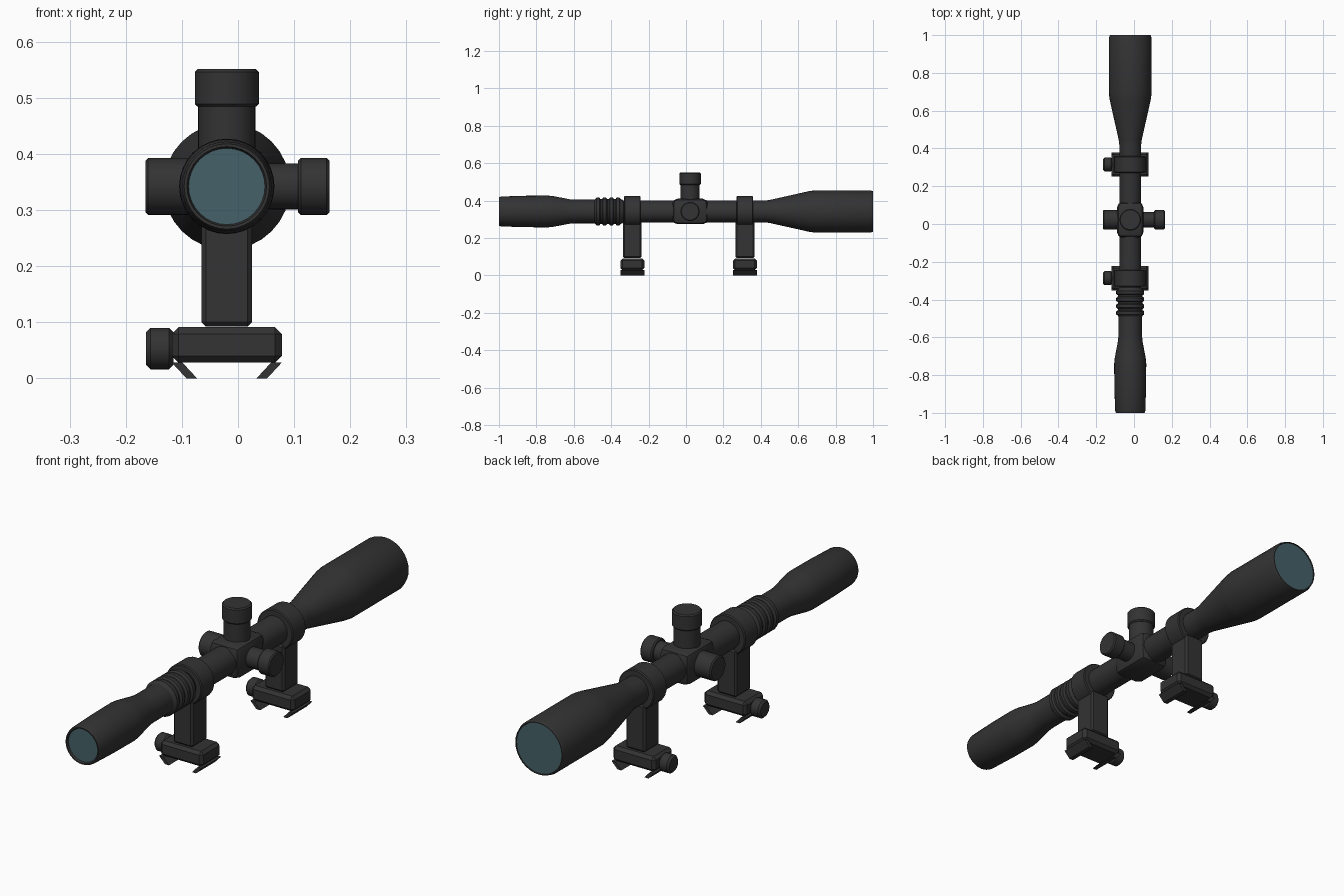
import bpy, bmesh, math
from mathutils import Vector, Matrix

if "Cube" in bpy.data.objects:
    bpy.data.objects.remove(bpy.data.objects["Cube"])

CX, CZ = -0.02, 0.342          # optical axis
TY = 0.022                     # turret position along the tube


def material(name, color):
    m = bpy.data.materials.new(name)
    m.diffuse_color = (*color, 1)
    m.use_nodes = True
    m.node_tree.nodes["Principled BSDF"].inputs["Base Color"].default_value = m.diffuse_color
    return m


BLACK = material("matte_black", (0.033, 0.033, 0.034))
GLASS = material("coated_glass", (0.06, 0.12, 0.14))


def finish(name, bm, mat=BLACK, angle=30):
    bmesh.ops.recalc_face_normals(bm, faces=bm.faces)
    me = bpy.data.meshes.new(name)
    bm.to_mesh(me)
    bm.free()
    ob = bpy.data.objects.new(name, me)
    bpy.context.collection.objects.link(ob)
    me.materials.append(mat)
    bpy.ops.object.select_all(action='DESELECT')
    ob.select_set(True)
    bpy.context.view_layer.objects.active = ob
    bpy.ops.object.shade_smooth_by_angle(angle=math.radians(angle))
    return ob


def lathe(name, profile, axis, origin, caps=True, closed=False, sides=32, mat=BLACK):
    """Revolve (distance, radius) pairs about an axis through origin."""
    bm = bmesh.new()
    rot = Vector((0, 0, 1)).rotation_difference(Vector(axis)).to_matrix()
    rings = []
    for t, r in profile:
        rings.append([bm.verts.new(rot @ Vector((r * math.cos(a), r * math.sin(a), t)) + Vector(origin))
                      for a in (2 * math.pi * i / sides for i in range(sides))])
    pairs = list(zip(rings, rings[1:]))
    if closed:
        pairs.append((rings[-1], rings[0]))
    for a, b in pairs:
        for i in range(sides):
            j = (i + 1) % sides
            bm.faces.new((a[i], a[j], b[j], b[i]))
    if caps and not closed:
        bm.faces.new(rings[0])
        bm.faces.new(rings[-1])
    return finish(name, bm, mat)


def box(name, lo, hi, bevel, segments=1):
    bm = bmesh.new()
    lo, hi = Vector(lo), Vector(hi)
    bmesh.ops.create_cube(bm, size=1, matrix=Matrix.Translation((lo + hi) / 2)
                          @ Matrix.Diagonal((*(hi - lo), 1)))
    bmesh.ops.bevel(bm, geom=bm.edges[:], offset=bevel, segments=segments,
                    profile=0.5, affect='EDGES')
    return finish(name, bm)


def prism(name, points, y0, y1):
    """Extrude an xz outline along y."""
    bm = bmesh.new()
    f = bm.faces.new([bm.verts.new((x, y0, z)) for x, z in points])
    ext = bmesh.ops.extrude_face_region(bm, geom=[f])
    bmesh.ops.translate(bm, vec=(0, y1 - y0, 0),
                        verts=[v for v in ext['geom'] if isinstance(v, bmesh.types.BMVert)])
    return finish(name, bm)


def knob(r, t0, t1, c=0.005):
    """Cylinder profile with chamfered ends."""
    return [(t0, r - c), (t0 + c, r), (t1 - c, r), (t1, r - c)]


# Main tube: eyepiece, ribbed ring, tube, objective bell
body = [(-0.992, 0.068), (-1.0, 0.071), (-1.0, 0.076), (-0.988, 0.080), (-0.86, 0.084),
        (-0.74, 0.085), (-0.71, 0.082), (-0.62, 0.065), (-0.595, 0.063), (-0.49, 0.063)]
for k in range(4):
    y = -0.485 + k * 0.036
    body += [(y, 0.066), (y + 0.006, 0.074), (y + 0.022, 0.074), (y + 0.028, 0.066)]
body += [(-0.34, 0.063), (-0.335, 0.058), (0.42, 0.058), (0.445, 0.061), (0.66, 0.109),
         (0.69, 0.113), (0.985, 0.113), (1.0, 0.108), (1.0, 0.105), (0.996, 0.104)]
lathe("scope_tube", body, (0, 1, 0), (CX, 0, CZ), caps=False)

# Lenses
for name, y, r in (("eyepiece_lens", -0.992, 0.068), ("objective_lens", 0.996, 0.104)):
    lathe(name, [(0, r), (0.001, r)], (0, 1, 0), (CX, y, CZ), mat=GLASS)

# Turret housing and its three dials
box("turret_housing", (CX - 0.069, TY - 0.094, CZ - 0.068),
    (CX + 0.069, TY + 0.094, CZ + 0.068), 0.026, 2)
centre = (CX, TY, CZ)
lathe("elevation_neck", [(0.04, 0.051), (0.145, 0.051)], (0, 0, 1), centre)
lathe("elevation_cap", knob(0.057, 0.142, 0.209), (0, 0, 1), centre)
lathe("windage_neck", [(0.04, 0.041), (0.13, 0.041)], (1, 0, 0), centre)
lathe("windage_cap", knob(0.051, 0.127, 0.183), (1, 0, 0), centre)
lathe("parallax_dial", knob(0.051, 0.04, 0.145), (-1, 0, 0), centre)

# Two mounts: ring, post, base, rail jaws and clamp knob
for tag, y in (("rear", -0.287), ("fore", 0.315)):
    ring = [(-0.044, 0.056), (-0.044, 0.079), (-0.04, 0.083),
            (0.04, 0.083), (0.044, 0.079), (0.044, 0.056)]
    lathe(tag + "_ring", ring, (0, 1, 0), (CX, y, CZ), closed=True)
    box(tag + "_post", (CX - 0.045, y - 0.05, 0.092), (CX + 0.045, y + 0.05, 0.29), 0.008)
    box(tag + "_base", (CX - 0.098, y - 0.064, 0.028), (CX + 0.098, y + 0.064, 0.091), 0.012)
    for side, s in (("left", -1), ("right", 1)):
        jaw = [(0.098, 0.028), (0.079, 0.028), (0.053, 0.0), (0.072, 0.0)]
        prism(f"{tag}_{side}_jaw", [(CX + s * x, z) for x, z in jaw], y - 0.064, y + 0.064)
    lathe(tag + "_clamp_knob", knob(0.037, 0.095, 0.144, 0.008), (-1, 0, 0), (CX, y, 0.053))
